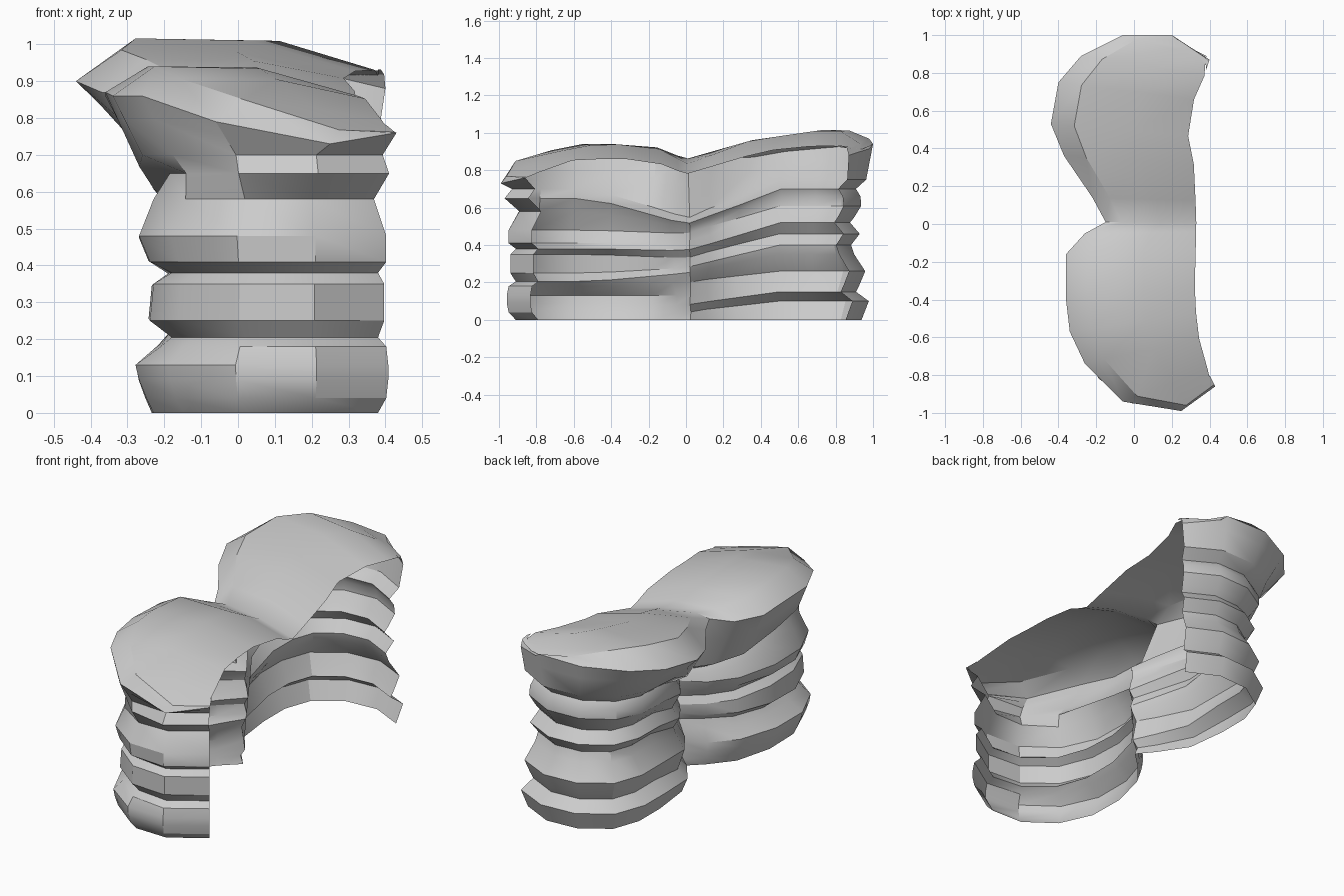
import bpy, bmesh
from mathutils import Vector

if "Cube" in bpy.data.objects:
    bpy.data.objects.remove(bpy.data.objects["Cube"])

# Foot path and overhanging rim path (plan view), front end -> round the -x side -> back end
foot = [(.38, -.79), (.2, -.91), (.02, -.89), (-.12, -.77), (-.18, -.6), (-.19, -.4), (-.15, -.2),
        (-.06, -.08), (.04, .02), (-.03, .13), (-.12, .28), (-.13, .5), (-.13, .67), (-.09, .79),
        (.03, .87), (.18, .88), (.34, .8)]
rim = [(.43, -.86), (.25, -.99), (-.06, -.94), (-.26, -.74), (-.34, -.57), (-.36, -.4), (-.36, -.16),
       (-.26, -.05), (-.15, .01), (-.22, .14), (-.37, .36), (-.44, .53), (-.4, .75), (-.28, .89),
       (-.06, 1), (.2, 1), (.4, .87)]
rim_z = [.76, .73, .79, .86, .86, .87, .86, .84, .85, .86, .87, .9, .92, .93, .94, .94, .88]

# Strata: height at front lobe, waist, back lobe; bulge at front lobe side,
# front lobe end, back lobe; blend to rim
strata = [(0, 0, 0, .05, .0, .06, 0), (.04, .04, .1, .07, .04, .1, 0),
          (.09, .08, .15, .09, .05, .03, 0), (.13, .13, .19, .1, .05, .05, 0),
          (.18, .2, .26, .03, .04, .08, 0), (.205, .25, .35, .0, .0, .02, 0),
          (.25, .28, .4, .06, .03, .0, 0), (.35, .33, .46, .05, .03, .04, 0),
          (.38, .37, .52, .0, .0, -.02, 0), (.41, .42, .55, .06, .04, .0, 0),
          (.48, .46, .61, .09, .04, .03, 0), (.58, .49, .66, .05, -.02, .02, 0),
          (.65, .51, .70, .0, .06, -.01, .03), (.7, .54, .75, .04, .0, .04, .25)]

# Roof crest height along y, and the open edge of the roof on the +x side
crest = [(-1, .82), (-.85, .87), (-.6, .94), (-.2, .94), (0, .86), (.35, .96), (.83, 1.03), (1, .96)]
edge = [(-.8, .4), (-.65, .35), (-.4, .32), (0, .33), (.3, .32), (.5, .28), (.62, .3), (.8, .38)]


def interp(pts, v):
    if v <= pts[0][0]:
        return pts[0][1]
    for (a, fa), (b, fb) in zip(pts, pts[1:]):
        if v <= b:
            return fa + (fb - fa) * (v - a) / (b - a)
    return pts[-1][1]


def outward(path, i):
    a, b = Vector(path[max(i - 1, 0)]), Vector(path[min(i + 1, len(path) - 1)])
    d = (b - a).normalized()
    return Vector((-d.y, d.x))


def roof_z(p):
    return interp(crest, p.y) - .28 * max(0, p.x - .04)


rows = []
n = len(foot)

# Layered cliff wall
for zf, zm, zb, of, oe, ob, w in strata:
    row = []
    for i in range(n):
        f, r = Vector(foot[i]), Vector(rim[i])
        a = min(1, abs(f.y) / .5)
        z = zm + ((zf if f.y < 0 else zb) - zm) * a
        front = interp([(1, oe), (4, of)], i)
        off = (front if f.y < 0 else ob) * (.4 + .6 * a)
        lean = w if f.y < 0 else max(w, a * (z - .38))      # back lobe leans outward
        p = f.lerp(r, lean) + outward(foot, i) * off
        row.append(Vector((min(p.x, .41), p.y, z)))
    rows.append(row)

# Flaring overhang up to the rim
top = [Vector((*rim[i], rim_z[i])) for i in range(n)]
rows.append([a.lerp(b, .6) for a, b in zip(rows[-1], top)])
rows.append(top)

# Domed roof running from the rim to the open edge
for k in (.17, .6, 1):
    row = []
    for i in range(n):
        r = Vector(rim[i])
        ye = r.y * (.82 if r.y < 0 else .88)
        if i in (0, n - 1):
            ye = r.y * .93
        p = r.lerp(Vector((interp(edge, ye), ye)), k)
        row.append(Vector((p.x, p.y, roof_z(p))))
    rows.append(row)

# Skin the rows into one open shell
bm = bmesh.new()
grid = [[bm.verts.new(p) for p in row] for row in rows]
for lo, hi in zip(grid, grid[1:]):
    for i in range(n - 1):
        bm.faces.new((lo[i], hi[i], hi[i + 1], lo[i + 1]))
mesh = bpy.data.meshes.new("layered_cliff")
bm.to_mesh(mesh)
bm.free()
cliff = bpy.data.objects.new("layered_cliff", mesh)
bpy.context.collection.objects.link(cliff)
bpy.context.view_layer.objects.active = cliff
cliff.select_set(True)
bpy.ops.object.shade_smooth_by_angle(angle=0.55)
